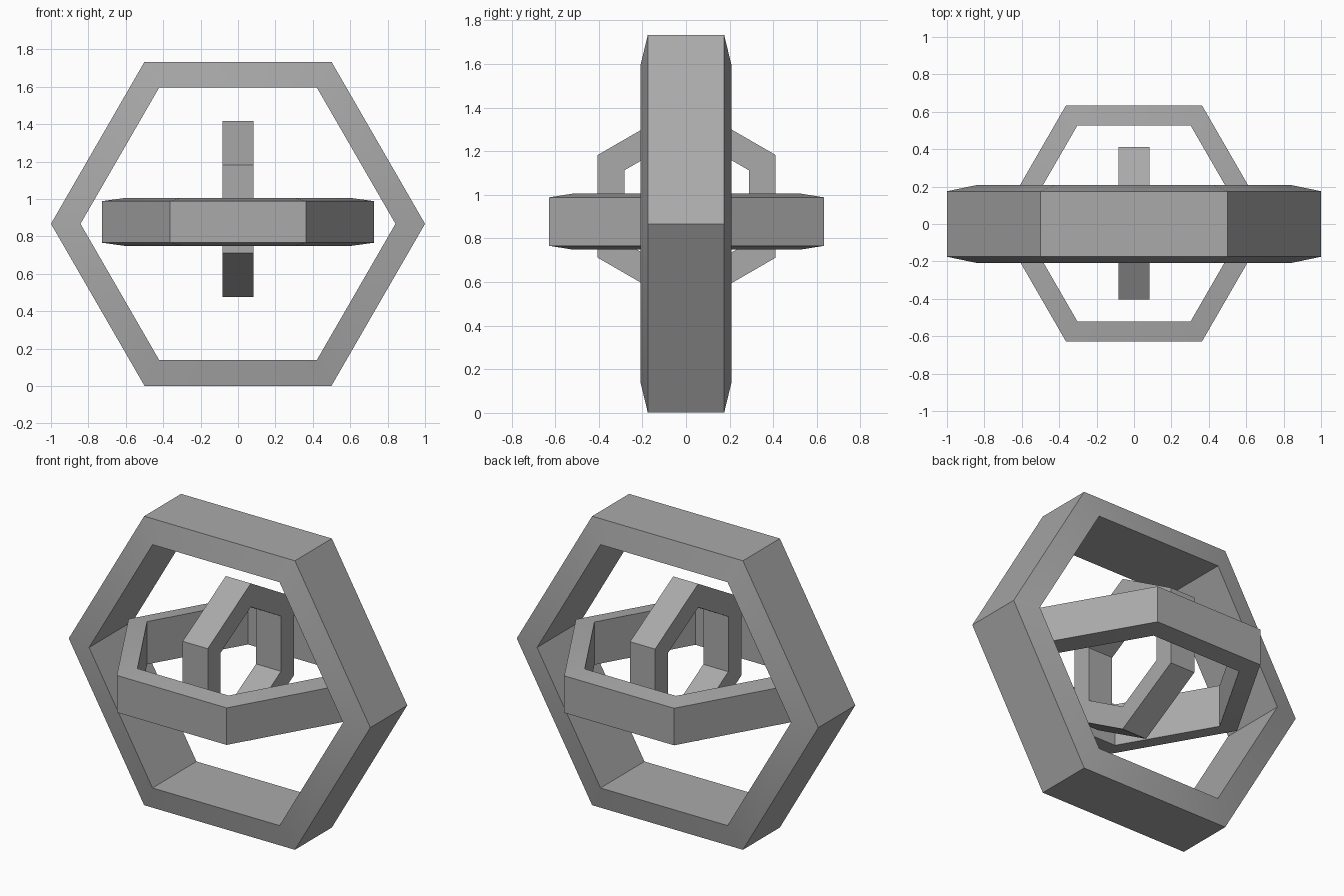
import bpy
import math
from mathutils import Matrix, Vector

cube = bpy.data.objects.get("Cube")
if cube:
    bpy.data.objects.remove(cube, do_unlink=True)

# One plain grey for every ring
grey = bpy.data.materials.new("plain_grey")
grey.use_nodes = True
colour = (0.4, 0.4, 0.4, 1)
grey.diffuse_color = colour
grey.node_tree.nodes["Principled BSDF"].inputs["Base Color"].default_value = colour

SIDES = 6


def hex_ring(name, outer, inner, half_outer, half_inner, centre, turn):
    """Sweep a four-point cross-section around a hexagon lying in XY."""
    profile = [(outer, -half_outer), (outer, half_outer),
               (inner, half_inner), (inner, -half_inner)]
    n = len(profile)
    verts, faces = [], []
    for i in range(SIDES):
        a = math.tau * i / SIDES
        verts += [turn @ Vector((r * math.cos(a), r * math.sin(a), h)) + Vector(centre)
                  for r, h in profile]
        j = (i + 1) % SIDES
        for k in range(n):
            m = (k + 1) % n
            faces.append((i * n + k, j * n + k, j * n + m, i * n + m))
    mesh = bpy.data.meshes.new(name)
    mesh.from_pydata(verts, [], faces)
    mesh.materials.append(grey)
    obj = bpy.data.objects.new(name, mesh)
    bpy.context.collection.objects.link(obj)

    # Soft shading across the shallow sides, crisp rims and corners
    bpy.ops.object.select_all(action='DESELECT')
    obj.select_set(True)
    bpy.context.view_layer.objects.active = obj
    bpy.ops.object.shade_smooth_by_angle(angle=math.radians(30))
    return obj


flat = Matrix.Identity(3)
upright = Matrix.Rotation(math.radians(90), 3, 'X')
sideways = Matrix.Rotation(math.radians(90), 3, 'Y')

# Three nested rings, each in its own plane
hex_ring("outer_ring", 1.0, 0.842, 0.175, 0.208, (0, 0, 0.867), upright)
hex_ring("middle_ring", 0.728, 0.605, 0.111, 0.128, (0, 0.003, 0.877), flat)
hex_ring("inner_ring", 0.471, 0.33, 0.083, 0.083, (0, 0.003, 0.947), sideways)
